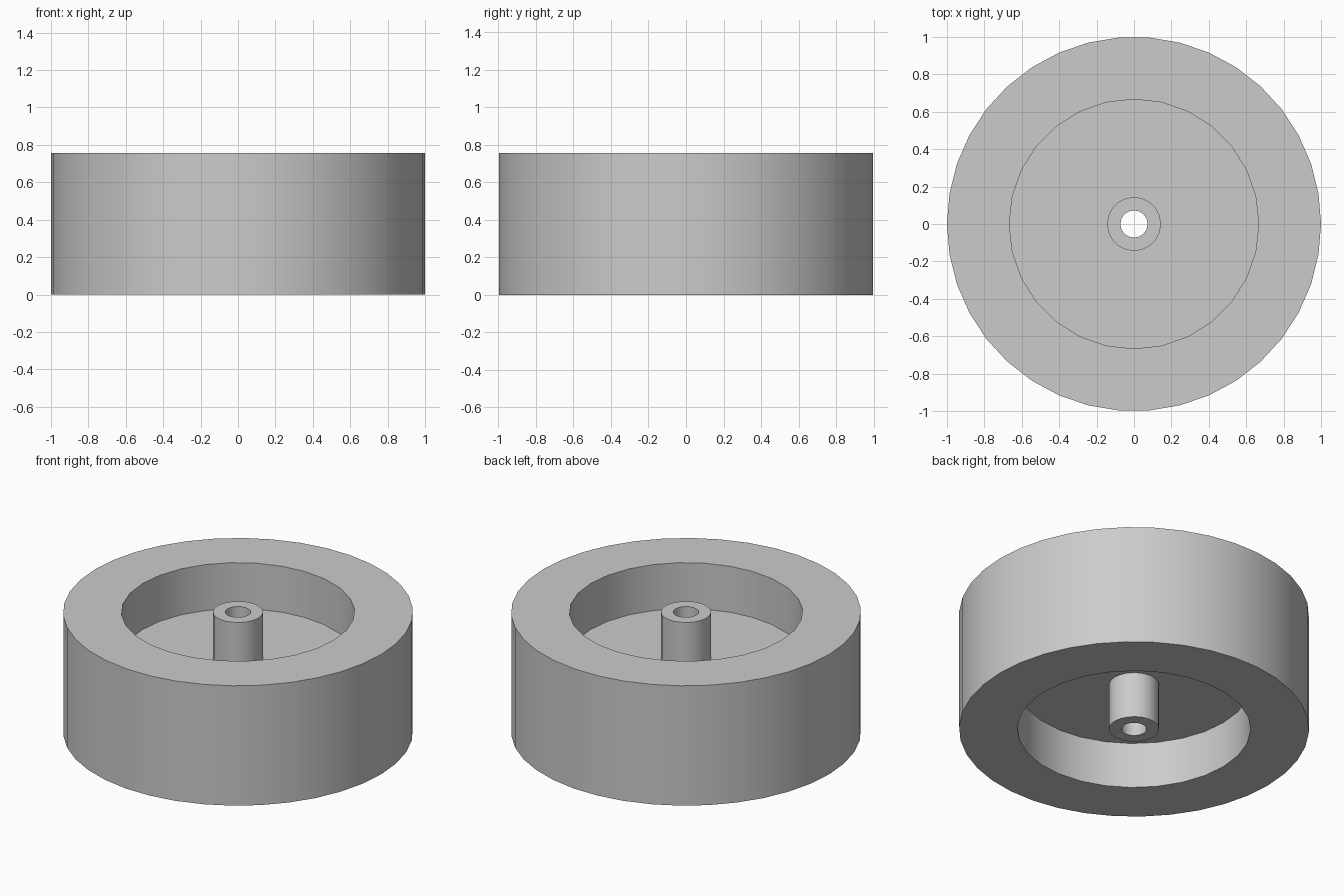
import bpy, bmesh, math

cube = bpy.data.objects.get("Cube")
if cube:
    bpy.data.objects.remove(cube, do_unlink=True)

HEIGHT = 0.756
RECESS = 0.29          # depth of the recess on each face
OUTER = (1.0, 38)      # radius, sides
RIM_BORE = (0.667, 28)
HUB = (0.144, 20)
AXLE_HOLE = (0.073, 16)

grey = bpy.data.materials.new("plain grey")
grey.use_nodes = True
colour = (0.6, 0.6, 0.6, 1)
grey.diffuse_color = colour
grey.node_tree.nodes["Principled BSDF"].inputs["Base Color"].default_value = colour

bm = bmesh.new()


def wall(size, low, high):
    """Round wall between two heights; returns its lower and upper edge loops."""
    radius, sides = size
    rings = []
    for z in (low, high):
        rings.append([bm.verts.new((radius * math.cos(math.tau * i / sides),
                                    radius * math.sin(math.tau * i / sides), z))
                      for i in range(sides)])
    a, b = rings
    for i in range(sides):
        j = (i + 1) % sides
        bm.faces.new((a[i], a[j], b[j], b[i]))
    return [[bm.edges.get((r[i - 1], r[i])) for i in range(sides)] for r in rings]


def ring_face(outer, inner):
    """Flat ring between two concentric edge loops."""
    bmesh.ops.triangle_fill(bm, edges=outer + inner, use_beauty=True)


# Tread and axle hole run the full height
tread = wall(OUTER, 0, HEIGHT)
hole = wall(AXLE_HOLE, 0, HEIGHT)

# Recesses above and below the central web, with the hub standing in each
for side, low, high in ((0, 0, RECESS), (1, HEIGHT - RECESS, HEIGHT)):
    bore = wall(RIM_BORE, low, high)
    hub = wall(HUB, low, high)
    ring_face(tread[side], bore[side])
    ring_face(hub[side], hole[side])
    ring_face(bore[1 - side], hub[1 - side])

bmesh.ops.recalc_face_normals(bm, faces=bm.faces[:])
mesh = bpy.data.meshes.new("wheel")
bm.to_mesh(mesh)
bm.free()
mesh.materials.append(grey)

wheel = bpy.data.objects.new("wheel", mesh)
bpy.context.collection.objects.link(wheel)
bpy.ops.object.select_all(action='DESELECT')
wheel.select_set(True)
bpy.context.view_layer.objects.active = wheel
bpy.ops.object.shade_smooth_by_angle(angle=math.radians(30))
